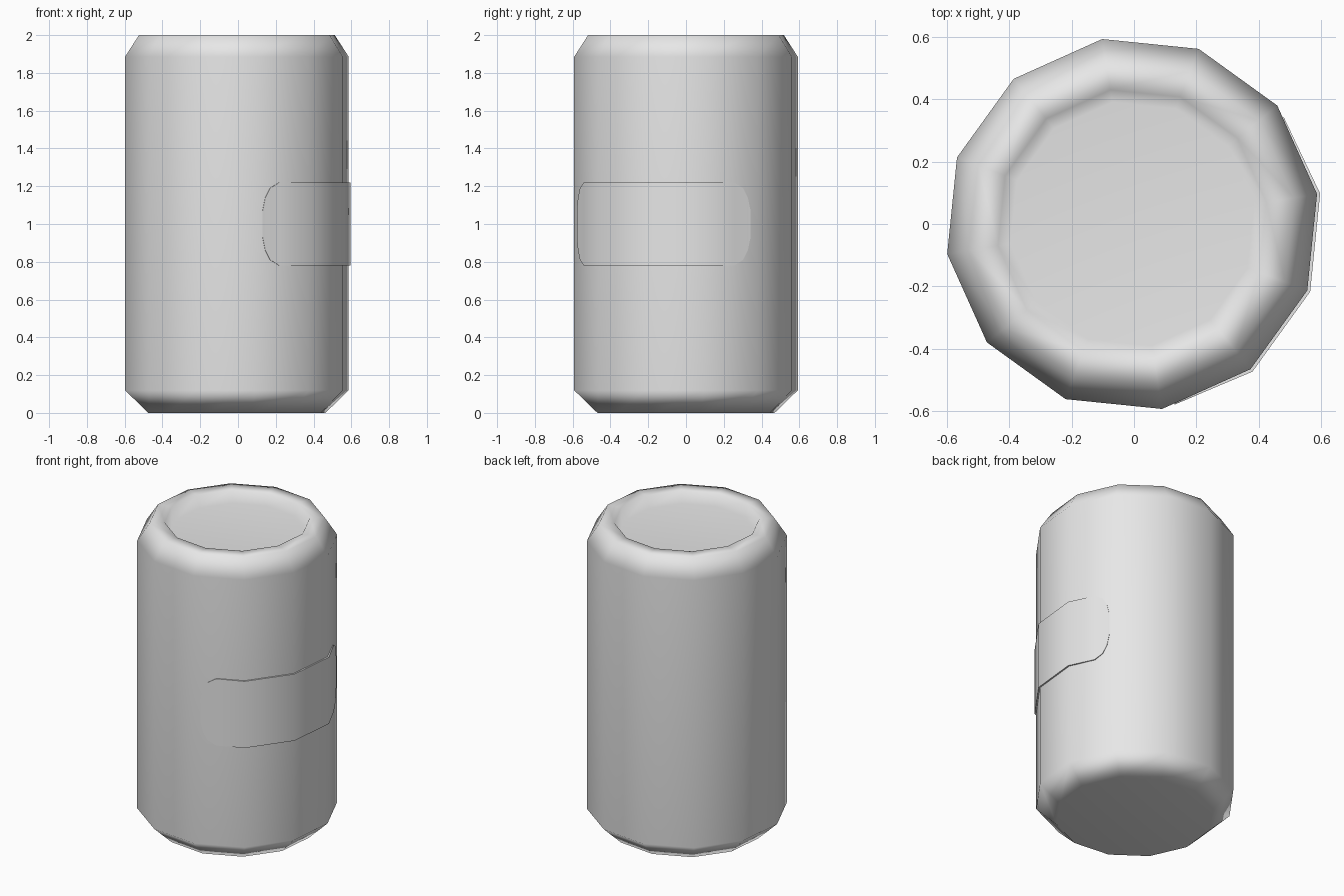
import bpy, bmesh, math
from mathutils import Vector

if "Cube" in bpy.data.objects:
    bpy.data.objects.remove(bpy.data.objects["Cube"])

SIDES, RADIUS, TURN, OFFSET_X = 12, 0.6, math.radians(9.2), -0.006


def material(name, value):
    m = bpy.data.materials.new(name)
    m.use_nodes = True
    colour = (value, value, value, 1)
    m.diffuse_color = colour
    m.node_tree.nodes["Principled BSDF"].inputs["Base Color"].default_value = colour
    return m


def corner(i, r, z):
    a = TURN + math.tau * i / SIDES
    return Vector((OFFSET_X + r * math.cos(a), r * math.sin(a), z))


def finish(bm, name, mat):
    bmesh.ops.recalc_face_normals(bm, faces=bm.faces)
    mesh = bpy.data.meshes.new(name)
    bm.to_mesh(mesh)
    bm.free()
    mesh.materials.append(mat)
    ob = bpy.data.objects.new(name, mesh)
    bpy.context.collection.objects.link(ob)
    bpy.ops.object.select_all(action='DESELECT')
    ob.select_set(True)
    bpy.context.view_layer.objects.active = ob
    return ob


grey = material("plain grey", 0.8)

# Can body: chamfered base, straight wall, rounded shoulder, recessed lid
profile = [(0.475, 0), (RADIUS, 0.12), (RADIUS, 1.885),
           (0.525, 2), (0.435, 2), (0.395, 1.93)]
bm = bmesh.new()
rings = [[bm.verts.new(corner(i, r, z)) for i in range(SIDES)] for r, z in profile]
for low, high in zip(rings, rings[1:]):
    for i in range(SIDES):
        j = (i + 1) % SIDES
        bm.faces.new((low[i], low[j], high[j], high[i]))
bm.faces.new(rings[0])
bm.faces.new(rings[-1])
can = finish(bm, "can_body", grey)
bpy.ops.object.shade_smooth()
can.modifiers.new("Soft shading", 'WEIGHTED_NORMAL')


# Label: thin round-ended plate wrapped over four facets of the wall
def on_wall(t, r, z):
    i = math.floor(t)
    return corner(i - 3, r, z).lerp(corner(i - 2, r, z), t - i)


half = [(0.14, 0.07, 0.004), (0.19, 0.14, 0.004), (0.28, 0.19, 0.005),
        (0.45, 0.22, 0.006), (1, 0.22, 0.01)]
columns = half + [(2, 0.22, 0.01)] + [(4 - t, h, d) for t, h, d in reversed(half)]
bm = bmesh.new()
strips = []
for t, h, lift in columns:
    strips.append([bm.verts.new(on_wall(t, RADIUS + d, 1 + s * h))
                   for s, d in ((-1, lift), (1, lift), (1, -0.002), (-1, -0.002))])
for a, b in zip(strips, strips[1:]):
    for k in range(4):
        n = (k + 1) % 4
        bm.faces.new((a[k], b[k], b[n], a[n]))
bm.faces.new(strips[0])
bm.faces.new(strips[-1])
finish(bm, "wrap_label", grey)
bpy.ops.object.shade_smooth_by_angle(angle=math.radians(40))
